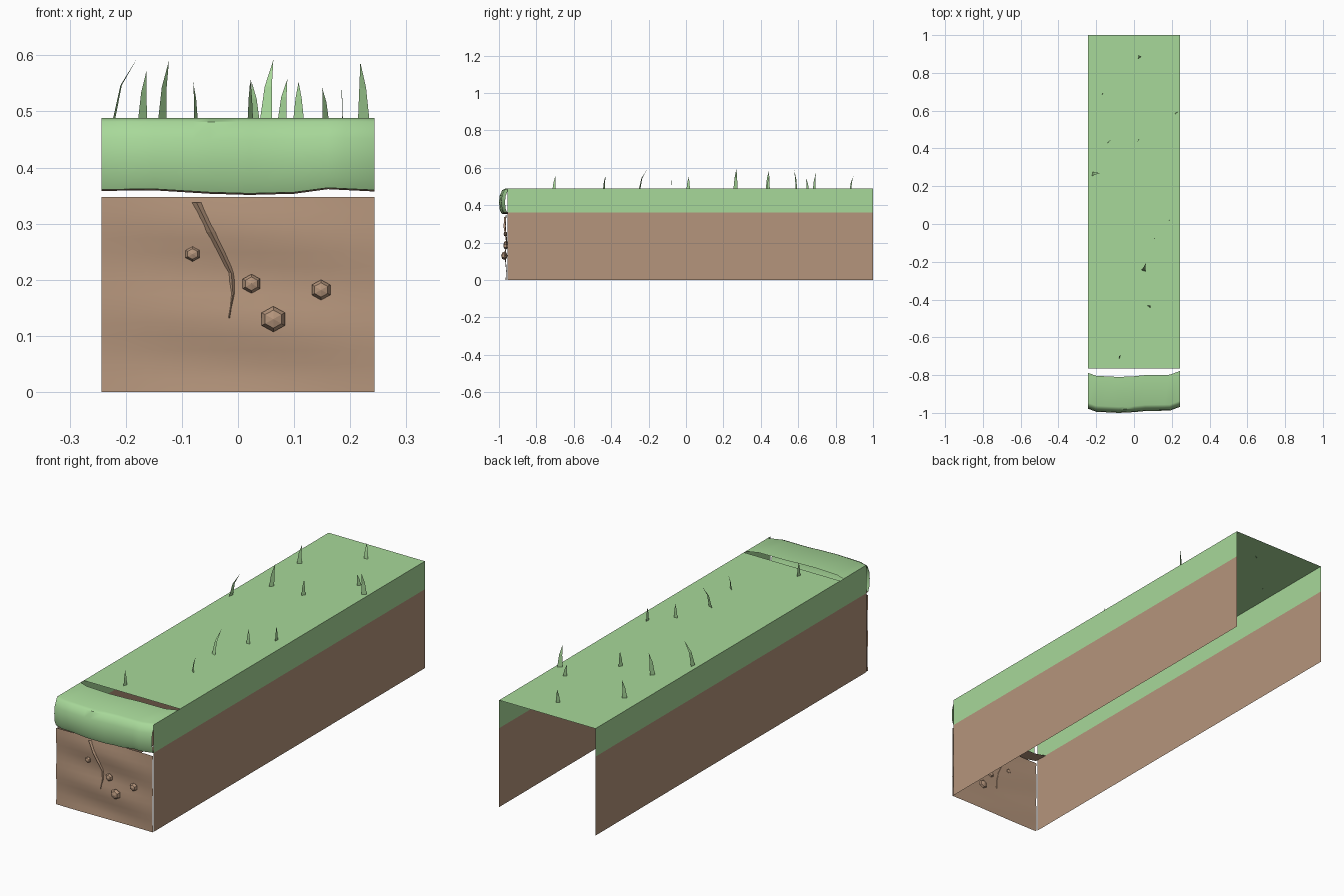
import bpy, bmesh, math
from mathutils import Vector

if "Cube" in bpy.data.objects:
    bpy.data.objects.remove(bpy.data.objects["Cube"])

W = 0.243   # half width
TOP = 0.488


def material(name, rgb):
    m = bpy.data.materials.new(name)
    m.diffuse_color = (*rgb, 1)
    m.use_nodes = True
    m.node_tree.nodes["Principled BSDF"].inputs["Base Color"].default_value = m.diffuse_color
    return m


GREEN = material("grass green", (0.39, 0.69, 0.32))
BROWN = material("soil brown", (0.46, 0.30, 0.20))


def build(name, verts, faces, mats, rule=None, smooth=None):
    me = bpy.data.meshes.new(name)
    me.from_pydata(verts, [], faces)
    for m in mats:
        me.materials.append(m)
    if rule:
        for p in me.polygons:
            p.material_index = rule(p)
    ob = bpy.data.objects.new(name, me)
    bpy.context.collection.objects.link(ob)
    if smooth:
        bpy.ops.object.select_all(action='DESELECT')
        ob.select_set(True)
        bpy.context.view_layer.objects.active = ob
        bpy.ops.object.shade_smooth_by_angle(angle=math.radians(smooth))
    return ob


def grid_faces(nu, nv):
    return [(i * nv + j, (i + 1) * nv + j, (i + 1) * nv + j + 1, i * nv + j + 1)
            for i in range(nu - 1) for j in range(nv - 1)]


def lerp(table, x):
    for (a, fa), (b, fb) in zip(table, table[1:]):
        if x <= b:
            return fa + (fb - fa) * (x - a) / (b - a)
    return table[-1][1]


# Side walls: soil below, grass band above
for side, s in (("right", 1), ("left", -1)):
    v = [(s * W, y, z) for y in (-0.955, 1.0) for z in (0, 0.36, TOP)]
    f = grid_faces(2, 3)
    if s < 0:
        f = [q[::-1] for q in f]
    build(side + "_wall", v, f, [BROWN, GREEN], lambda p: int(p.center.z > 0.36))

# Grass top
build("grass_top", [(-W, -0.765, TOP), (W, -0.765, TOP), (W, 1, TOP), (-W, 1, TOP)],
      [(0, 1, 2, 3)], [GREEN])

# Overhanging grass lip: profile swept across x with a wavy front and hem
FRONT = [(-W, -0.978), (-0.2, -0.994), (-0.08, -1.0), (0, -0.996), (0.06, -0.99),
         (0.19, -0.988), (W, -0.968)]
HEM = [(-W, 0.361), (-0.15, 0.362), (-0.05, 0.356), (0.02, 0.354), (0.1, 0.356),
       (0.16, 0.364), (W, 0.36)]
PROFILE = [(0.19, 1), (0.032, 1), (0.018, 0.95), (0.004, 0.72), (0, 0.45),
           (0.004, 0.15), (0.012, 0.0), (0.08, -0.02)]
xs = sorted({x for x, _ in FRONT + HEM})
verts = []
for x in xs:
    y0, h = lerp(FRONT, x), lerp(HEM, x)
    verts += [(x, y0 + dy, h + t * (TOP - h)) for dy, t in PROFILE]
n = len(PROFILE)
build("grass_lip", verts, [q[::-1] for q in grid_faces(len(xs), n)], [GREEN, BROWN],
      lambda p: int(p.index % (n - 1) == n - 2), 40)


# Rippled soil front
def soil_y(x, z):
    return -0.963 + 0.005 * math.sin(38 * z + 4 * x) * math.cos(5 * x)


NX, NZ = 13, 15
verts = []
for i in range(NX):
    for j in range(NZ):
        x, z = -W + 2 * W * i / (NX - 1), 0.348 * j / (NZ - 1)
        verts.append((x, soil_y(x, z), z))
build("soil_front", verts, grid_faces(NX, NZ), [BROWN], None, 60)

# Root: tapering three-sided ridge on the soil
verts = []
for x, z, w in ((-0.074, 0.338, 0.010), (-0.048, 0.285, 0.009), (-0.03, 0.25, 0.008),
                (-0.012, 0.212, 0.006), (-0.009, 0.175, 0.004), (-0.016, 0.132, 0.002)):
    y = soil_y(x, z)
    verts += [(x - w, y + 0.002, z), (x, y - w * 0.9, z), (x + w, y + 0.002, z)]
build("root", verts, [q[::-1] for q in grid_faces(6, 3)], [BROWN])

# Low-poly stones set into the soil
for k, (x, z, r) in enumerate(((-0.081, 0.246, 0.014), (0.024, 0.193, 0.018),
                               (0.148, 0.182, 0.019), (0.063, 0.130, 0.024))):
    bm = bmesh.new()
    bmesh.ops.create_uvsphere(bm, u_segments=6, v_segments=4, radius=1)
    for v in bm.verts:
        a, b, c = v.co
        v.co = (x + a * r, soil_y(x, z) - 0.004 - c * r * 0.7, z + b * r * 0.95)
    bmesh.ops.recalc_face_normals(bm, faces=bm.faces)
    me = bpy.data.meshes.new("stone")
    bm.to_mesh(me)
    bm.free()
    me.materials.append(BROWN)
    bpy.context.collection.objects.link(bpy.data.objects.new(f"stone_{k + 1}", me))

# Grass blades: base x, y, tip dx, dy, height, turn in degrees
BLADES = [(-0.221, 0.265, 0.042, 0.005, 0.110, 80), (-0.170, 0.685, 0.007, 0.01, 0.087, 40),
          (-0.135, 0.435, 0.012, 0.01, 0.105, 50), (-0.075, -0.705, -0.005, 0.006, 0.067, 70),
          (0.022, 0.44, 0.000, 0.005, 0.072, 60), (0.030, 0.88, -0.006, 0.015, 0.068, 30),
          (0.050, -0.248, 0.013, 0.04, 0.106, -20), (0.079, -0.438, 0.009, 0.008, 0.072, -35),
          (0.108, -0.08, 0.000, 0.003, 0.067, 5), (0.156, 0.65, -0.006, -0.008, 0.056, 50),
          (0.186, 0.012, -0.002, 0.003, 0.067, 85), (0.224, 0.59, -0.006, -0.012, 0.102, 25)]
for k, (x, y, dx, dy, h, turn) in enumerate(BLADES):
    a = math.radians(turn)
    side = Vector((math.cos(a), math.sin(a), 0)) * (0.006 + 0.05 * h)
    base = Vector((x, y, TOP - 0.002))
    mid = base + Vector((dx * 0.3, dy * 0.3, h * 0.55))
    tip = base + Vector((dx, dy, h))
    build(f"grass_blade_{k + 1}",
          [base - side, base + side, mid + side * 0.6, mid - side * 0.6, tip],
          [(0, 1, 2, 3), (3, 2, 4)], [GREEN])
